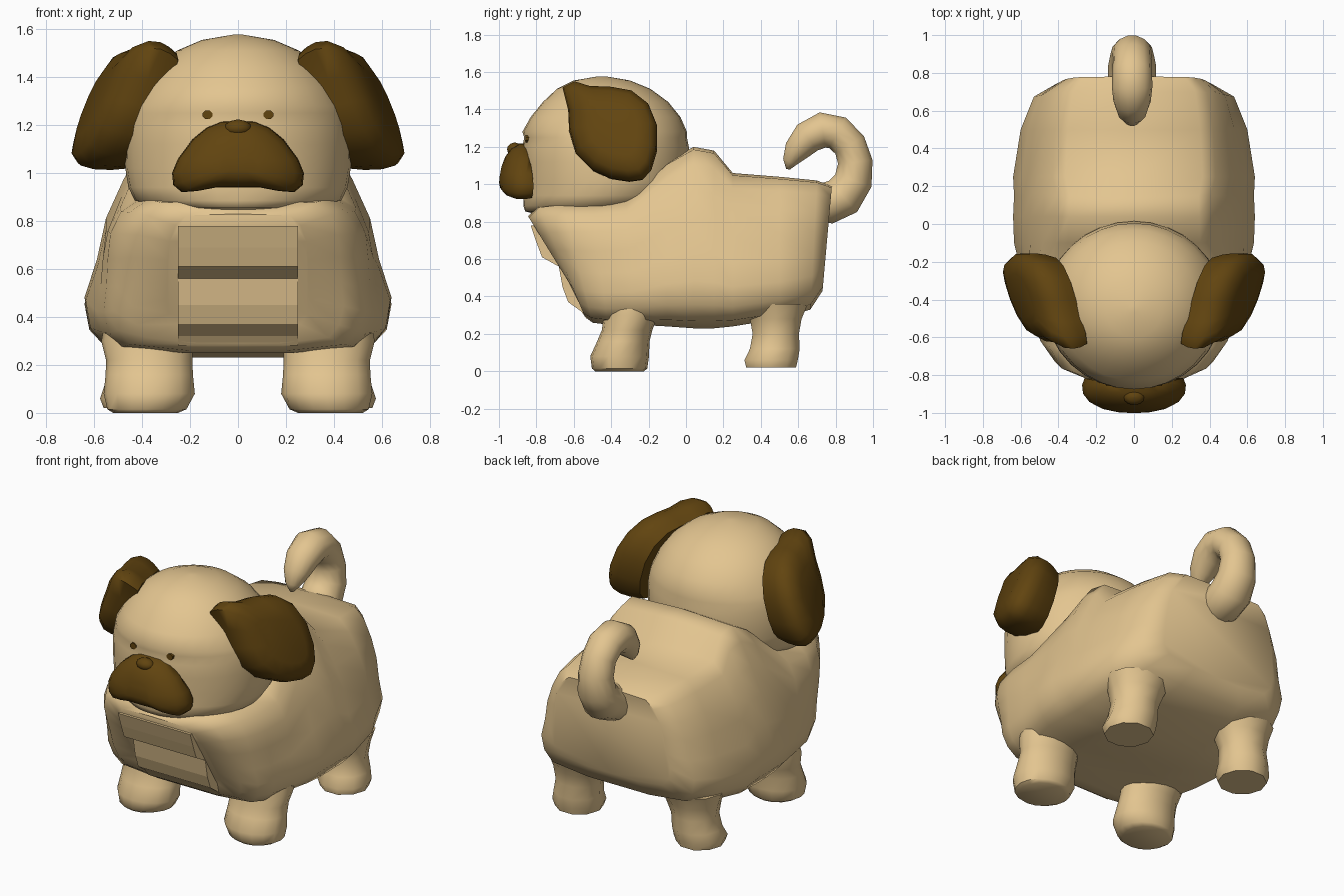
import bpy, bmesh, math
from mathutils import Vector


def material(name, rgb):
    m = bpy.data.materials.new(name)
    m.diffuse_color = (*rgb, 1)
    return m


TAN = material("tan fur", (0.77, 0.56, 0.28))
BROWN = material("dark brown", (0.120, 0.058, 0.005))


def loft(name, rings, mat, angle=45, smooth=True):
    """Skin a list of equal-length closed rings and cap both ends."""
    bm = bmesh.new()
    rows = [[bm.verts.new(p) for p in r] for r in rings]
    n = len(rows[0])
    for a, b in zip(rows, rows[1:]):
        for i in range(n):
            j = (i + 1) % n
            bm.faces.new((a[i], a[j], b[j], b[i]))
    bm.faces.new(rows[0])
    bm.faces.new(rows[-1])
    bmesh.ops.recalc_face_normals(bm, faces=bm.faces)
    me = bpy.data.meshes.new(name)
    bm.to_mesh(me)
    bm.free()
    me.materials.append(mat)
    for p in me.polygons:
        p.use_smooth = smooth
    if smooth:
        me.set_sharp_from_angle(angle=math.radians(angle))
    ob = bpy.data.objects.new(name, me)
    bpy.context.collection.objects.link(ob)
    return ob


def oval(x, y, z, rx, ry, n=16):
    return [Vector((x + rx * math.cos(2 * math.pi * i / n),
                    y + ry * math.sin(2 * math.pi * i / n), z)) for i in range(n)]


# Body: half section (height t, sloped width, square width), mirrored and swept along y
half = [(1, 0, 0), (.985, .54, .72), (.9, .64, .87), (.76, .75, .95), (.6, .86, .97),
        (.42, .92, .98), (.26, 1, 1), (.13, .97, .96), (.04, .86, .86), (.0, .4, .4),
        (0, 0, 0)]
section = half + [(t, -a, -b) for t, a, b in half[-2:0:-1]]
# y at top, y at bottom, half width, z bottom, z top, squareness
stations = [(-.845, -.55, .30, .35, .83, 1), (-.79, -.54, .44, .29, .885, 1),
            (-.66, -.50, .52, .26, .90, 1), (-.50, -.42, .56, .25, .905, 1),
            (-.32, -.28, .59, .25, .92, .85), (-.10, -.10, .635, .24, 1.12, .05),
            (.04, .04, .64, .23, 1.2, 0), (.15, .15, .635, .23, 1.18, 0),
            (.25, .25, .64, .24, 1.06, .15), (.50, .50, .60, .28, 1.04, .25),
            (.70, .665, .53, .33, 1.02, .4), (.78, .73, .41, .43, .99, .6)]
loft("body", [[Vector(((a + (b - a) * q) * w, yb + (yt - yb) * t, zb + (zt - zb) * t))
               for t, a, b in section] for yt, yb, w, zb, zt, q in stations], TAN, 50)

# Chest panel: flat-shaded folded strip
fold = [(-.83, .78), (-.80, .69), (-.77, .61), (-.68, .56), (-.66, .45),
        (-.63, .37), (-.56, .32), (-.53, .28), (-.40, .40), (-.55, .78)]
loft("chest_panel", [[Vector((x, y, z)) for y, z in fold] for x in (-.25, .25)],
     TAN, smooth=False)

# Legs
front = [(0, .385, -.355, .135, .13), (.015, .38, -.355, .165, .148),
         (.08, .37, -.355, .19, .157), (.16, .37, -.335, .182, .14),
         (.22, .37, -.315, .18, .135), (.30, .38, -.295, .19, .145),
         (.40, .38, -.28, .17, .14)]
back = [(.02, .42, .455, .14, .14), (.06, .42, .455, .155, .15),
        (.12, .41, .475, .145, .14), (.20, .40, .48, .14, .13),
        (.28, .39, .48, .165, .145), (.36, .38, .48, .20, .18)]
for side, s in (("right", 1), ("left", -1)):
    for name, rows, n in (("front_leg", front, 16), ("back_leg", back, 10)):
        loft(f"{name}_{side}", [oval(s * x, y, z, rx, ry, n)
                                for z, x, y, rx, ry in rows], TAN)

# Head: horizontal ovals (z, centre y, rx, ry)
head = [(.84, -.56, .17, .24), (.855, -.54, .32, .32), (.885, -.48, .43, .39),
        (.94, -.44, .457, .43), (1.02, -.43, .47, .44), (1.12, -.43, .472, .445),
        (1.20, -.43, .468, .445), (1.25, -.43, .458, .435), (1.28, -.435, .447, .44),
        (1.36, -.43, .405, .40), (1.44, -.43, .345, .335), (1.51, -.44, .255, .25),
        (1.555, -.45, .15, .15), (1.577, -.45, .02, .02)]
loft("head", [oval(0, y, z, rx, ry, 32) for z, y, rx, ry in head], TAN, 60)

# Ears: slab outline in (y, z), leaning outwards and thicker towards the tip
ear = [(-.66, 1.52), (-.60, 1.55), (-.52, 1.525), (-.40, 1.52), (-.29, 1.50),
       (-.20, 1.43), (-.155, 1.32), (-.155, 1.18), (-.185, 1.08), (-.23, 1.03),
       (-.30, 1.02), (-.40, 1.035), (-.50, 1.08), (-.59, 1.17), (-.625, 1.29),
       (-.63, 1.40)]
cy, cz = -.40, 1.28
layers = [(-.13, .90), (-.075, .97), (-.02, 1), (.03, .98), (.075, .85), (.10, .55)]
for side, s in (("right", 1), ("left", -1)):
    rings = []
    for off, k in layers:
        ring = []
        for y, z in ear:
            y, z = cy + (y - cy) * k, cz + (z - cz) * k
            d = off * (1 + 1.0 * (1.3 - z)) if off < 0 else off
            x = .36 + .25 * (y + .6) + .40 * (1.5 - z) + d
            ring.append(Vector((s * x, y, z + off * .2)))
        rings.append(ring)
    loft(f"ear_{side}", rings, BROWN, 60)

# Muzzle: drooping outline in (x, z), bulging forwards and wrapping the face
mh = [(0, 1.22), (.07, 1.215), (.13, 1.19), (.19, 1.14), (.25, 1.06), (.275, 1.0),
      (.27, .95), (.235, .92), (.17, .925), (.09, .94), (0, .94)]
outline = mh + [(-x, z) for x, z in mh[-2:0:-1]]
rings = []
for y, k in ((-.85, .95), (-.89, 1), (-.935, .98), (-.97, .86), (-.993, .6), (-1, .3)):
    rings.append([Vector((x * k, y + .5 * (x * k) ** 2
                          + (.25 * max(0, (z - 1.04) * k) if y < -.86 else 0),
                          1.04 + (z - 1.04) * k)) for x, z in outline])
loft("muzzle", rings, BROWN, 60)

# Nose
loft("nose", [oval(0, -.915, 1.187 + .036 * math.sin(a), .057 * math.cos(a),
                   .043 * math.cos(a), 14)
              for a in (math.radians(d) for d in (-85, -55, -25, 0, 25, 55, 85))],
     BROWN, 60)

# Eyes: small studs on the face
for side, s in (("right", 1), ("left", -1)):
    loft(f"eye_{side}", [[Vector((s * .127 + .022 * math.cos(a), y,
                                  1.243 + .020 * math.sin(a)))
                          for a in (math.pi / 4 * i + math.pi / 8 for i in range(8))]
                         for y in (-.80, -.858)], BROWN)

# Tail: tapered tube curling up and forwards (y, z, radius)
path = [(.68, .90, .10), (.76, .90, .115), (.84, .935, .115), (.895, 1.02, .105),
        (.905, 1.12, .095), (.875, 1.21, .092), (.81, 1.275, .095), (.73, 1.29, .098),
        (.65, 1.25, .09), (.59, 1.18, .07), (.555, 1.12, .04), (.545, 1.08, .01)]
rings = []
for i, (y, z, r) in enumerate(path):
    a, b = path[max(i - 1, 0)], path[min(i + 1, len(path) - 1)]
    t = Vector((0, b[0] - a[0], b[1] - a[1])).normalized()
    nrm = Vector((0, -t.z, t.y))
    rings.append([Vector((-.01, y, z)) + Vector((1, 0, 0)) * r * 1.1 * math.cos(q)
                  + nrm * r * math.sin(q)
                  for q in (2 * math.pi * j / 14 for j in range(14))])
loft("tail", rings, TAN, 60)
